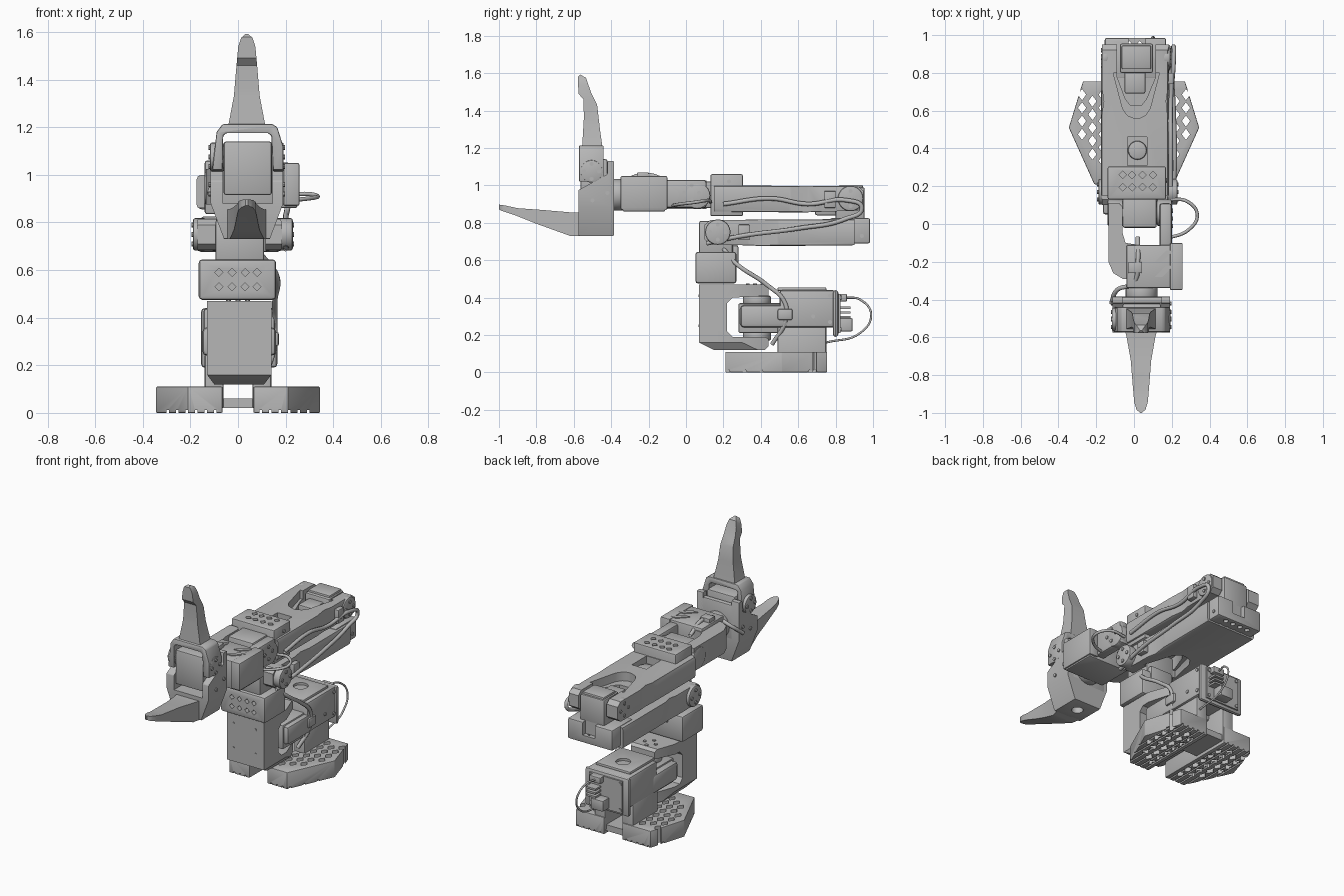
import bpy, bmesh, math
from mathutils import Vector

cube = bpy.data.objects.get("Cube")
if cube:
    bpy.data.objects.remove(cube, do_unlink=True)

shade = (0.47, 0.47, 0.47, 1)
grey = bpy.data.materials.new("matte_grey")
grey.use_nodes = True
grey.diffuse_color = shade
grey.node_tree.nodes["Principled BSDF"].inputs["Base Color"].default_value = shade

def place(axis, p, q, h):
    return Vector({"x": (h, p, q), "y": (p, h, q), "z": (p, q, h)}[axis])

def prisms(name, axis, outlines, a, b, bevel=0.0):
    bm = bmesh.new()
    for pts in outlines:
        low, high = ([bm.verts.new(place(axis, p, q, h)) for p, q in pts] for h in (a, b))
        bm.faces.new(low)
        bm.faces.new(high)
        for i in range(len(pts)):
            bm.faces.new((low[i - 1], low[i], high[i], high[i - 1]))
    bmesh.ops.recalc_face_normals(bm, faces=bm.faces)
    if bevel:
        edges = [e for e in bm.edges if e.calc_face_angle(0) > 0.6]
        bmesh.ops.bevel(bm, geom=edges, offset=bevel, segments=2, profile=0.5, affect="EDGES")
    mesh = bpy.data.meshes.new(name)
    bm.to_mesh(mesh)
    bm.free()
    mesh.materials.append(grey)
    part = bpy.data.objects.new(name, mesh)
    bpy.context.scene.collection.objects.link(part)
    return part

def prism(name, axis, outline, a, b, bevel=0.0):
    return prisms(name, axis, [outline], a, b, bevel)

def box(name, x0, x1, y0, y1, z0, z1, bevel=0.01):
    return prism(name, "z", [(x0, y0), (x1, y0), (x1, y1), (x0, y1)], z0, z1, bevel)

def ring(p, q, r, sides=4):
    turns = [2 * math.pi * i / sides for i in range(sides)]
    return [(p + r * math.cos(t), q + r * math.sin(t)) for t in turns]

def disc(name, axis, p, q, r, a, b, bevel=0.01):
    return prism(name, axis, ring(p, q, r, 24), a, b, bevel)

def screws(name, axis, centres, h, side=1, r=0.011):
    return prisms(name, axis, [ring(p, q, r, 10) for p, q in centres], h - 0.003 * side, h + 0.006 * side)

def boolean(part, cutter, operation="DIFFERENCE"):
    mod = part.modifiers.new("cut", "BOOLEAN")
    mod.object, mod.operation, mod.solver = cutter, operation, "EXACT"
    bpy.context.view_layer.update()
    part.data = bpy.data.meshes.new_from_object(part.evaluated_get(bpy.context.evaluated_depsgraph_get()))
    part.modifiers.clear()
    bpy.data.objects.remove(cutter, do_unlink=True)

def perforate(part, axis, ps, qs, r, a, b):
    boolean(part, prisms("cutter", axis, [ring(p, q, r) for p in ps for q in qs], a, b))

def cable(name, pts, radius):
    curve = bpy.data.curves.new(name, "CURVE")
    curve.dimensions, curve.bevel_depth, curve.bevel_resolution, curve.resolution_u = "3D", radius, 2, 8
    spline = curve.splines.new("BEZIER")
    spline.bezier_points.add(len(pts) - 1)
    for point, co in zip(spline.bezier_points, pts):
        point.co = co
        point.handle_left_type = point.handle_right_type = "AUTO"
    curve.materials.append(grey)
    bpy.context.scene.collection.objects.link(bpy.data.objects.new(name, curve))

# Base feet, perforated and lightly grooved underneath
for s, side in ((-1, "right"), (1, "left")):
    plan = [(.065, .21), (.21, .21), (.345, .51), (.27, .755), (.065, .755)]
    foot = prism(side + "_foot", "z", [(s * x, y) for x, y in plan], 0, .11, .005)
    spots = [(.11 + .055 * i, .3 + .07 * j + .035 * (i % 2)) for i in range(4) for j in range(7)]
    holes = [[(s * x + dx, y + dy) for dx, dy in ((.022, 0), (0, .03), (-.022, 0), (0, -.03))]
             for x, y in spots if y < .71 and x < .2 + .43 * (y - .26) and x < .33 - .35 * (y - .53)]
    boolean(foot, prisms("cutter", "z", holes, -.1, .2))
    grooves = [[(s * x, -.1), (s * (x + .01), -.1), (s * (x + .01), .012), (s * x, .012)]
               for x in (.09, .13, .17, .21, .25, .29)]
    boolean(foot, prisms("cutter", "y", grooves, .1, .9))
    box(side + "_pillar", *sorted((s * .06, s * .14)), .49, .75, .02, .25)
box("foot_crossbar", -.08, .08, .5, .74, .02, .06, 0)

# Base motor housing
box("base_motor", -.11, .13, .28, .62, .21, .37)
box("base_housing", -.145, .155, .5, .8, .24, .44, .015)
lid = box("housing_lid", -.12, .13, .49, .75, .435, .455, .006)
boolean(lid, disc("cutter", "z", 0, .65, .045, .4, .5, 0))
box("housing_strap", -.15, .16, .29, .55, .24, .36, .02)
box("cable_clip", .14, .172, .49, .57, .28, .34)
for end, z in (("top", .36), ("bottom", .17)):
    disc("yaw_horn_" + end, "z", 0, .38, .075, z, z + .05)
screws("housing_screws", "x", [(.68, .3), (.77, .41), (.77, .27)], .155)

# Controller board
box("board_frame", -.155, .165, .785, .815, .19, .44, .015)
box("circuit_board", -.115, .125, .81, .825, .21, .42, 0)
for i in range(3):
    box("pin_header", .04, .11, .82, .88, .29 + .025 * i, .302 + .025 * i, 0)
box("power_socket", -.02, .07, .82, .89, .22, .29, .005)
box("signal_socket", .02, .1, .82, .86, .38, .42, .004)
screws("board_screws", "y", [(x, z) for x in (-.1, .11) for z in (.23, .4)], .825)
cable("board_cable", [(.06, .86, .4), (.08, .93, .39), (.1, .99, .31), (.11, .93, .21), (.12, .75, .16)], .006)

# Turning shoulder bracket
arch = [(.07, .16), (.15, .12), (.42, .12), (.44, .14), (.44, .18), (.42, .19), (.25, .19), (.22, .22),
        (.22, .37), (.25, .4), (.44, .41), (.44, .455), (.42, .47), (.07, .47)]
bracket = prism("shoulder_bracket", "x", arch, -.13, .14)
plan = [(-.13, 0), (.14, 0), (.14, .3), (.09, .44), (-.08, .44), (-.13, .3)]
boolean(bracket, prism("cutter", "z", plan, 0, .6), "INTERSECT")
front = [(-.1, .12), (.11, .12), (.14, .16), (.14, .5), (-.13, .5), (-.13, .16)]
boolean(bracket, prism("cutter", "y", front, 0, .6), "INTERSECT")
screws("bracket_screws", "y", [(x, z) for x in (-.08, .08) for z in (.25, .41)], .072, -1, .007)
screws("yaw_horn_screws", "z", ring(0, .37, .04), .47)
collar = box("shoulder_collar", -.165, .16, .05, .27, .475, .645, .015)
perforate(collar, "y", (-.08, -.025, .03, .08), (.53, .59), .017, 0, .15)
box("shoulder_motor", -.095, .11, .07, .25, .63, .81)
box("shoulder_motor_rear", -.06, .1, .24, .28, .58, .68)

# Arm links: fork with a scooped waist at one end, rounded beam at the other
def link(name, flip, dz, hub_out, scoop):
    turn = lambda pts: [(x, 1.05 - y if flip else y) for x, y in pts]
    side = [(.86, .15), (.855, .62), (.86, .75), (.865, .92), (.89, .95), (.97, .95), (.995, .92), (1.0, .15)]
    body = prism(name, "x", [(y, z + dz) for z, y in turn(side)], -.19, .21)
    boolean(body, box("cutter", -.175, .185, -.1, 1.2, .855 + dz, 1.0 + dz, .022), "INTERSECT")
    plan = [(-.17, .97), (-.17, .72), (-.16, .65), (-.175, .55), (-.18, .1), (.19, .1), (.18, .55), (.17, .65),
            (.18, .72), (.19, .97)]
    boolean(body, prism("cutter", "z", turn(plan), .5, 1.2), "INTERSECT")
    notch = [(-.09, 1.0), (-.09, .78), (-.045, .66), (-.02, .63), (.04, .63), (.065, .66), (.115, .78), (.115, 1.0)]
    boolean(body, prism("cutter", "z", turn(notch), .5, 1.2))
    recess = [(-.11, .8), (-.06, .61), (-.035, .575), (0, .56), (.03, .56), (.06, .575), (.085, .61), (.135, .8)]
    boolean(body, prism("cutter", "z", turn(recess), *scoop))
    y = turn([(0, .88)])[0][1]
    for hand, h, s, out in (("right", -.165, -1, hub_out[0]), ("left", .185, 1, hub_out[1])):
        disc(f"{name}_{hand}_hub", "x", y, .93 + dz, .068, *sorted((h - .03 * s, h + out * s)), .009)
        screws(f"{name}_{hand}_screws", "x", ring(y, .93 + dz, .04), h + out * s, s)
    return body

forearm = link("forearm", False, 0, (.004, .008), (.94, 1.2))
boolean(forearm, box("cutter", -.035, .07, .31, .46, .95, 1.1, 0))
link("upper_arm", True, -.18, (.024, .045), (.5, .73))
disc("forearm_horn", "z", .018, .39, .05, .94, .97)
box("upper_arm_clip", .17, .21, .28, .34, .71, .79, .005)
box("forearm_clip", .175, .21, .74, .8, .88, .97, .005)

# Elbow block and motor
elbow = box("elbow_block", -.155, .17, .77, .985, .69, .825)
perforate(elbow, "z", (-.08, -.025, .03, .085), (.83, .89, .95), .018, .6, .74)
boolean(elbow, box("cutter", -.03, .06, .955, 1.1, .74, .9, 0))
screws("elbow_screws", "x", [(.8, .73), (.94, .73)], .17)
box("elbow_motor", -.075, .1, .8, .955, .8, .99)
box("elbow_motor_lid", -.065, .09, .82, .945, .98, 1.003, .006)
box("elbow_motor_nose", -.05, .06, .69, .81, .84, .96)

# Wrist collar and pitch motor
collar = box("wrist_collar", -.14, .17, .13, .305, .835, 1.06)
perforate(collar, "z", (-.06, -.01, .045, .1), (.195, .26), .02, .95, 1.2)
screws("wrist_collar_screws", "x", [(.23, .89), (.23, 1.02)], .17)
box("wrist_pitch_motor", -.06, .12, -.02, .15, .88, 1.02)
disc("wrist_right_hub", "x", .06, .945, .07, -.14, -.05, .008)
disc("wrist_left_hub", "x", .06, .945, .07, .12, .2, .008)
screws("wrist_hub_screws", "x", ring(.03, .96, .04), .2)

# Wrist bracket and roll motor
hook = [(-.135, .11), (-.135, -.2), (-.11, -.26), (-.06, -.29), (.02, -.3), (.02, -.11), (-.045, -.1),
        (-.06, -.05), (-.06, .09), (-.08, .11)]
prism("wrist_bracket", "z", hook, .875, 1.025)
box("wrist_left_arm", .135, .2, -.13, .11, .88, 1.03, .015)
box("wrist_roll_motor", -.04, .25, -.34, -.11, .86, 1.045)
box("wrist_side_frame", .19, .258, -.35, -.1, .87, 1.05, .008)
prisms("motor_vents", "z", [[(.11, y), (.15, y), (.21, y + .06), (.17, y + .06)] for y in (-.28, -.2)], 1.043, 1.051)
box("wrist_cable_clip", -.03, .04, -.26, -.2, 1.03, 1.07, .005)
disc("gripper_horn", "y", .04, .95, .085, -.4, -.33)

# Gripper body: side outline intersected with a tapered cradle, holding the motor
outline = [(-.575, .73), (-.385, .73), (-.385, 1.13), (-.42, 1.13), (-.42, 1.06), (-.575, .975)]
body = prism("gripper_body", "x", outline, -.2, .3, .006)
cradle = [(-.115, 1.15), (-.115, .88), (-.055, .72), (.13, .72), (.19, .88), (.19, 1.15), (.145, 1.15),
          (.145, .88), (-.062, .88), (-.062, 1.15)]
boolean(body, prism("cutter", "y", cradle, -.7, -.2), "INTERSECT")
boolean(body, disc("cutter", "z", .037, -.48, .035, .6, .8, 0))
box("gripper_back", -.1, .175, -.42, -.385, .85, 1.1)
box("gripper_motor", -.06, .142, -.565, -.42, .915, 1.14)
for hand, a, b, outer, s in (("right", -.117, -.06, -.117, -1), ("left", .145, .192, .192, 1)):
    disc(f"jaw_{hand}_hub", "x", -.505, 1.075, .06, a, b, .006)
    screws(f"jaw_{hand}_screws", "x", ring(-.505, 1.075, .04) + [(-.5, .92), (-.42, .96)], outer, s)

# Jaws: side outline intersected with a rounded taper
def jaw(name, outline, axis, base, tip):
    half = [(0, .085), (.1, .075), (.37, .054), (.66, .044), (.87, .036), (.96, .024), (1, .005)]
    edge = [(w, base + d * (tip - base)) for d, w in half]
    taper = [(.037 + w, t) for w, t in edge] + [(.037 - w, t) for w, t in reversed(edge)]
    boolean(prism(name, "x", outline, -.2, .3), prism("cutter", axis, taper, -1.5, 1.5), "INTERSECT")

lower = [(-.56, .73), (-.62, .73), (-.8, .795), (-.9, .835), (-.99, .866), (-1.0, .872), (-1.0, .897), (-.97, .893),
         (-.9, .878), (-.76, .868), (-.61, .855), (-.56, .855)]
jaw("fixed_jaw", lower, "z", -.56, -1.0)
upper = [(-.565, 1.18), (-.555, 1.21), (-.546, 1.36), (-.548, 1.46), (-.575, 1.49), (-.578, 1.58), (-.565, 1.592),
         (-.535, 1.575), (-.505, 1.49), (-.475, 1.43), (-.46, 1.3), (-.443, 1.18)]
jaw("moving_jaw", upper, "y", 1.18, 1.592)
yoke = [(-.108, 1.02), (-.09, 1.18), (-.065, 1.213), (.145, 1.213), (.165, 1.2), (.19, 1.12), (.19, 1.02),
        (.147, 1.02), (.14, 1.165), (.125, 1.175), (-.05, 1.175), (-.062, 1.165), (-.065, 1.02)]
prism("jaw_yoke", "y", yoke, -.572, -.44, .006)

# Cables
cable("arm_cable", [(.2, .11, .69), (.215, .3, .73), (.21, .6, .77), (.2, .85, .82), (.21, .94, .88),
                    (.21, .86, .92), (.195, .65, .9), (.195, .45, .93), (.195, .2, .9)], .012)
cable("base_cable", [(.1, .2, .66), (.16, .27, .58), (.155, .43, .47), (.155, .53, .37), (.15, .53, .27),
                     (.11, .46, .15)], .012)
cable("wrist_cable", [(.18, .13, .91), (.28, .12, .92), (.335, .05, .91), (.29, -.03, .9), (.16, -.08, .89)], .009)
cable("gripper_cable", [(.02, -.07, 1.0), (.02, -.2, 1.055), (0, -.31, 1.03), (-.09, -.35, .98), (-.12, -.42, .92)], .012)

# Smooth rounded surfaces, keep hard edges
for mesh in (ob.data for ob in bpy.context.scene.objects if ob.type == "MESH" and grey.name in ob.data.materials):
    mesh.shade_smooth()
    mesh.set_sharp_from_angle(angle=math.radians(32))
